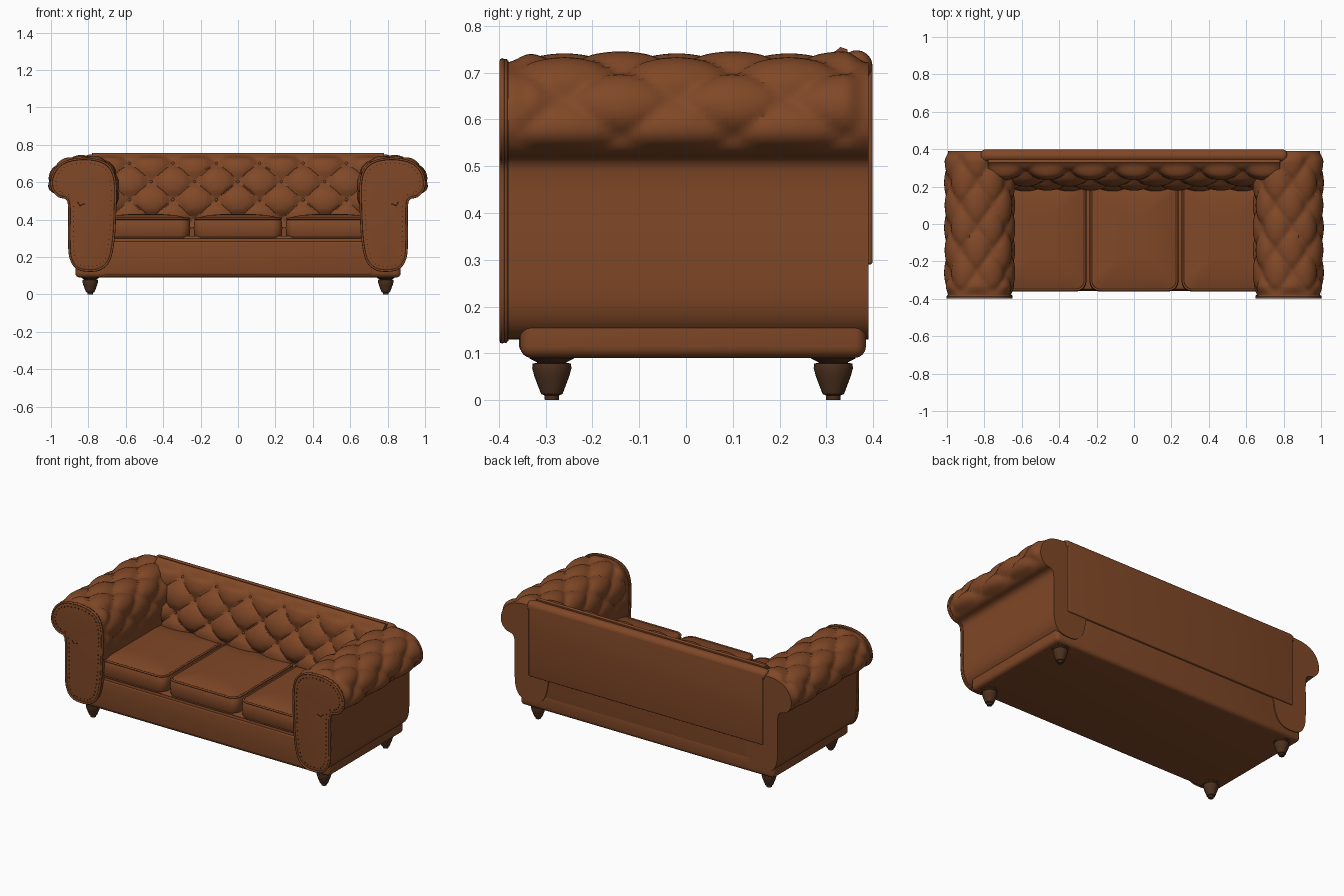
import bpy, bmesh, math
from mathutils import Vector

if "Cube" in bpy.data.objects:
    bpy.data.objects.remove(bpy.data.objects["Cube"])


def material(name, rgb):
    m = bpy.data.materials.new(name)
    m.use_nodes = True
    m.diffuse_color = (*rgb, 1)
    bsdf = m.node_tree.nodes["Principled BSDF"]
    bsdf.inputs["Base Color"].default_value = (*rgb, 1)
    bsdf.inputs["Roughness"].default_value = 0.6
    return m


LEATHER = material("brown_leather", (0.215, 0.064, 0.020))
WOOD = material("dark_wood", (0.072, 0.030, 0.013))
STITCH = material("dark_stitching", (0.045, 0.016, 0.007))


def finish(name, bm, mat):
    bmesh.ops.recalc_face_normals(bm, faces=bm.faces)
    mesh = bpy.data.meshes.new(name)
    bm.to_mesh(mesh)
    bm.free()
    mesh.materials.append(mat)
    ob = bpy.data.objects.new(name, mesh)
    bpy.context.collection.objects.link(ob)
    return ob


def loft(name, rings, mat=LEATHER):
    """Skin closed rings of equal length and cap both ends."""
    bm = bmesh.new()
    loops = [[bm.verts.new(p) for p in ring] for ring in rings]
    n = len(loops[0])
    for a, b in zip(loops, loops[1:]):
        for i in range(n):
            j = (i + 1) % n
            bm.faces.new((a[i], a[j], b[j], b[i]))
    bm.faces.new(loops[0])
    bm.faces.new(loops[-1])
    return finish(name, bm, mat)


def box(name, lo, hi, bevel, mat=LEATHER):
    bm = bmesh.new()
    bmesh.ops.create_cube(bm, size=1)
    for v in bm.verts:
        v.co = [l + (c + 0.5) * (h - l) for c, l, h in zip(v.co, lo, hi)]
    bmesh.ops.bevel(bm, geom=bm.edges[:], offset=bevel, segments=4,
                    profile=0.5, affect="EDGES")
    return finish(name, bm, mat)


def tube(name, points, radius, mat=LEATHER, closed=True):
    cu = bpy.data.curves.new(name, "CURVE")
    cu.dimensions = "3D"
    cu.bevel_depth = radius
    cu.bevel_resolution = 2
    cu.use_fill_caps = True
    sp = cu.splines.new("POLY")
    sp.points.add(len(points) - 1)
    for q, p in zip(sp.points, points):
        q.co = (*p, 1)
    sp.use_cyclic_u = closed
    cu.materials.append(mat)
    ob = bpy.data.objects.new(name, cu)
    bpy.context.collection.objects.link(ob)


def smooth_path(pts, n, closed):
    """Catmull-Rom through 2D points, resampled at even distances."""
    pts = [Vector(p) for p in pts]
    m = len(pts)
    get = (lambda i: pts[i % m]) if closed else (lambda i: pts[max(0, min(m - 1, i))])
    fine = []
    for i in range(m if closed else m - 1):
        a, b, c, d = (get(i + k) for k in (-1, 0, 1, 2))
        for k in range(24):
            t = k / 24
            fine.append(0.5 * (2 * b + (c - a) * t + (2 * a - 5 * b + 4 * c - d) * t * t
                               + (3 * b - a - 3 * c + d) * t ** 3))
    fine.append(get(m))
    dist = [0]
    for p, q in zip(fine, fine[1:]):
        dist.append(dist[-1] + (q - p).length)
    out, j, steps = [], 0, n if closed else n - 1
    for i in range(n):
        s = dist[-1] * i / steps
        while j < len(fine) - 2 and dist[j + 1] < s:
            j += 1
        out.append(fine[j].lerp(fine[j + 1], (s - dist[j]) / (dist[j + 1] - dist[j])))
    return out, dist[-1] / steps


def ramp(t):
    t = max(0, min(1, t))
    return t * t * (3 - 2 * t)


def tuft(u, v):
    """Diamond tufting: 0 at buttons, low along folds, 1 on the pillows."""
    a, b = u + v, u - v
    r = min(1, math.hypot(a - round(a), b - round(b)) / 0.35)
    fold = abs(math.sin(math.pi * a) * math.sin(math.pi * b)) ** 0.5
    return 0.72 * fold + 0.28 * r


# Scrolled arms: tufted body, front panel, welting and stitching
arm_points = [(0.80, 0.13), (0.86, 0.145), (0.893, 0.20), (0.90, 0.30), (0.90, 0.47),
              (0.915, 0.515), (0.96, 0.53), (0.992, 0.575), (0.985, 0.64), (0.94, 0.695),
              (0.86, 0.72), (0.76, 0.716), (0.69, 0.68), (0.66, 0.60), (0.66, 0.45),
              (0.668, 0.30), (0.69, 0.19), (0.735, 0.14)]
N = 120
prof, step = smooth_path(arm_points, N, True)
norm = []
for i in range(N):
    t = (prof[(i + 1) % N] - prof[i - 1]).normalized()
    norm.append(Vector((t.y, -t.x)))
anchor = min(range(N), key=lambda i: (prof[i] - Vector((0.983, 0.65))).length)


def arm_ring(y, side, offset):
    pts = [prof[i] + norm[i] * offset(i) for i in range(N)]
    return [(side * p.x, y, p.y) for p in pts]


def arm_bulge(y):
    edge = ramp((y + 0.385) / 0.06) * ramp((0.39 - y) / 0.05)

    def offset(i):
        p = prof[i]
        w = ramp((p.y - 0.52) / 0.06) if p.x > 0.78 else ramp((p.y - 0.42) / 0.12)
        return edge * w * (0.032 * tuft((y + 0.02) / 0.24, (i - anchor) * step / 0.17) - 0.008)
    return offset


for side, label in ((1, "left"), (-1, "right")):
    ys = [-0.385 + 0.775 * k / 72 for k in range(73)]
    loft(label + "_arm", [arm_ring(y, side, arm_bulge(y)) for y in ys])
    loft(label + "_arm_front_panel",
         [arm_ring(y, side, lambda i, d=d: d)
          for y, d in ((-0.38, 0.004), (-0.390, 0.004), (-0.394, -0.004), (-0.395, -0.014))])
    for y, r in ((-0.386, 0.005), (-0.393, 0.006)):
        tube(label + "_arm_welt", arm_ring(y, side, lambda i: 0.003), r)
    # stitches as short flat plates along the panel edge
    bm = bmesh.new()
    for x, y, z in arm_ring(-0.396, side, lambda i: -0.02)[::2]:
        cube = bmesh.ops.create_cube(bm, size=0.005)
        bmesh.ops.translate(bm, verts=cube["verts"], vec=(x, y, z))
    finish(label + "_arm_stitches", bm, STITCH)
    crease = [(0.86, 0.495), (0.845, 0.475), (0.82, 0.485)]
    tube(label + "_arm_pleat", [(side * x, -0.395, z) for x, z in crease], 0.002, STITCH, False)

# Tufted inner back
M = 56
back_points = [(0.215, 0.36), (0.205, 0.45), (0.222, 0.55), (0.25, 0.64), (0.285, 0.71),
               (0.33, 0.755)]
back_prof, _ = smooth_path(back_points, M, False)


def back_point(x, i):
    p = back_prof[i]
    t = (back_prof[min(i + 1, M - 1)] - back_prof[max(i - 1, 0)]).normalized()
    w = 1 - ramp((p.y - 0.70) / 0.05)
    d = w * (0.042 * tuft(x / 0.232, (p.y - 0.605) / 0.2) - 0.01)
    return (x, p.x - t.y * d, p.y + t.x * d)


rings = []
for k in range(181):
    x = -0.78 + 1.56 * k / 180
    rings.append([back_point(x, i) for i in range(M)] + [(x, 0.345, 0.75), (x, 0.345, 0.36)])
loft("tufted_back", rings)

# Buttons sunk into the back
bm = bmesh.new()
for row in range(-1, 2):
    z = 0.605 + 0.1 * row
    i = min(range(M), key=lambda k: abs(back_prof[k].y - z))
    for col in range(-3, 4):
        x = 0.232 * (col + 0.5 * (row % 2))
        if abs(x) < 0.64:
            ball = bmesh.ops.create_icosphere(bm, subdivisions=2, radius=0.009)
            bmesh.ops.translate(bm, verts=ball["verts"], vec=back_point(x, i))
finish("back_buttons", bm, LEATHER)

# Back rail, outer panel and frame
rail = []
for k in range(13):
    a = math.pi * k / 12
    x = -math.cos(a) * 0.03 + (0.79 if k > 6 else -0.79)
    r = 0.034 * max(0.15, math.sin(a)) ** 0.6
    rail.append([(x, 0.365 + r * math.cos(2 * math.pi * j / 24),
                  0.714 + r * math.sin(2 * math.pi * j / 24)) for j in range(24)])
    if k == 6:
        rail.append([(0.79, y, z) for _, y, z in rail[-1]])
loft("back_top_rail", rail)
box("back_outer_panel", (-0.80, 0.37, 0.29), (0.80, 0.399, 0.72), 0.006)
box("back_frame", (-0.76, 0.30, 0.12), (0.76, 0.384, 0.70), 0.01)

# Base and seat deck
box("base", (-0.87, -0.355, 0.09), (0.87, 0.385, 0.20), 0.025)
box("front_rail", (-0.72, -0.357, 0.105), (0.72, 0.30, 0.285), 0.01)
box("seat_deck", (-0.72, -0.352, 0.27), (0.72, 0.30, 0.30), 0.008)


# Seat cushions: rounded boxes with a domed top and piping
def rounded_rect(cx, cy, hx, hy, r, z):
    pts = []
    for q, (sx, sy) in enumerate(((1, 1), (-1, 1), (-1, -1), (1, -1))):
        for k in range(9):
            a = math.pi / 2 * (q + k / 8)
            pts.append((cx + sx * (hx - r) + r * math.cos(a),
                        cy + sy * (hy - r) + r * math.sin(a), z))
    return pts


CY, HX, HY = -0.06, 0.237, 0.30
for cx, label in ((-0.492, "right"), (0, "middle"), (0.492, "left")):
    def ring(inset, z):
        return rounded_rect(cx, CY, HX - inset, HY - inset, max(0.01, 0.05 - inset * 0.2), z)
    sides = [(0.03, 0.296), (0.010, 0.300), (0.003, 0.315), (0, 0.355), (0.003, 0.39),
             (0.012, 0.407)]
    dome = [(0.012 + 0.21 * t / 8, 0.407 + 0.023 * (1 - (1 - t / 8) ** 3)) for t in range(1, 9)]
    loft(label + "_seat_cushion", [ring(*p) for p in sides + dome])
    tube(label + "_cushion_top_piping", ring(0.007, 0.405), 0.006)
    tube(label + "_cushion_bottom_piping", ring(0.008, 0.304), 0.005)
for x in (-0.246, 0.246):
    box("cushion_gap_flap", (x - 0.05, -0.35, 0.29), (x + 0.05, 0.2, 0.312), 0.01)

# Turned legs
leg = [(0.048, 0.095), (0.048, 0.089), (0.030, 0.080), (0.041, 0.078), (0.042, 0.068),
       (0.037, 0.05), (0.023, 0.013), (0.016, 0.010), (0.015, 0)]
for x in (-0.79, 0.79):
    for y, label in ((-0.287, "front"), (0.315, "back")):
        loft(f"{label}_{'left' if x > 0 else 'right'}_leg",
             [[(x + r * math.cos(math.pi * k / 12), y + r * math.sin(math.pi * k / 12), z)
               for k in range(24)] for r, z in leg], WOOD)

# Smooth shading with sharp corners kept
for ob in bpy.context.scene.objects:
    ob.select_set(ob.type == "MESH")
    if ob.type == "MESH":
        bpy.context.view_layer.objects.active = ob
bpy.ops.object.shade_smooth_by_angle(angle=math.radians(40))
